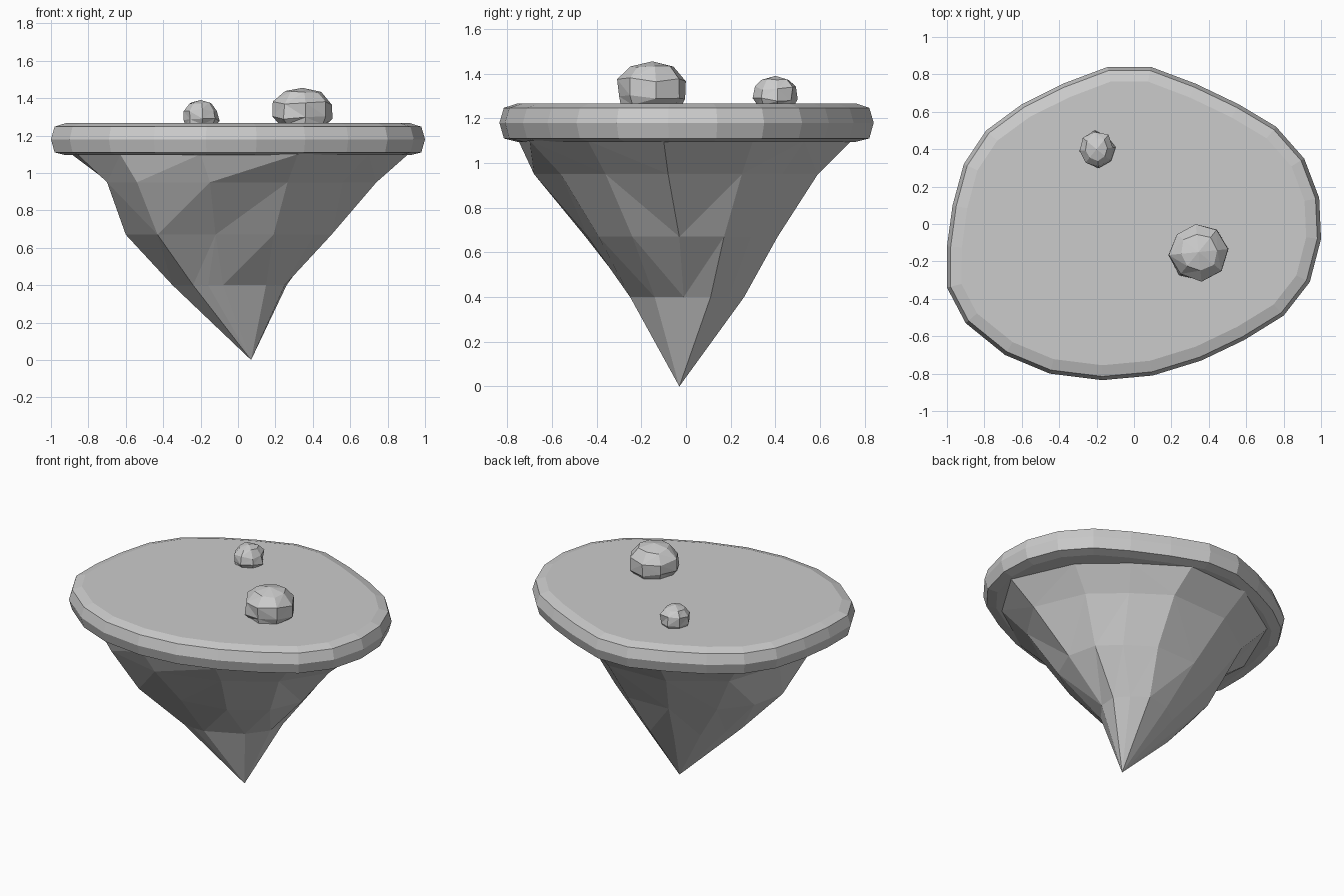
import bpy, bmesh, math, random
from mathutils import Vector

random.seed(4)
old = bpy.data.objects.get("Cube")
if old:
    bpy.data.objects.remove(old, do_unlink=True)

stone = bpy.data.materials.new("stone_grey")
stone.use_nodes = True
grey = (0.6, 0.6, 0.6, 1)
stone.diffuse_color = grey
stone.node_tree.nodes["Principled BSDF"].inputs["Base Color"].default_value = grey


def loft(name, rings, tip=None, triangulate=False):
    """Skin a stack of closed rings, cap the first and close the last with a cap or a tip."""
    bm = bmesh.new()
    loops = [[bm.verts.new(p) for p in ring] for ring in rings]
    count = len(loops[0])
    for low, high in zip(loops, loops[1:]):
        for i in range(count):
            j = (i + 1) % count
            bm.faces.new((low[i], low[j], high[j], high[i]))
    bm.faces.new(loops[0])
    if tip is None:
        bm.faces.new(loops[-1])
    else:
        point = bm.verts.new(tip)
        for i in range(count):
            bm.faces.new((loops[-1][i], loops[-1][(i + 1) % count], point))
    if triangulate:
        quads = [f for f in bm.faces if len(f.verts) == 4]
        bmesh.ops.triangulate(bm, faces=quads, quad_method='SHORT_EDGE')
    bmesh.ops.recalc_face_normals(bm, faces=bm.faces)
    mesh = bpy.data.meshes.new(name)
    bm.to_mesh(mesh)
    bm.free()
    mesh.materials.append(stone)
    obj = bpy.data.objects.new(name, mesh)
    bpy.context.collection.objects.link(obj)


def inset(outline, distance):
    """Move every point of a counter-clockwise outline inwards."""
    result = []
    for i, p in enumerate(outline):
        along = outline[(i + 1) % len(outline)] - outline[i - 1]
        inward = Vector((-along.y, along.x)).normalized()
        result.append(p + inward * distance)
    return result


# Flat island slab with a rounded rim
slab_outline = [Vector(p) for p in (
    (.99, .14), (.91, .35), (.76, .52), (.56, .64), (.33, .75), (.09, .84),
    (-.14, .84), (-.38, .75), (-.6, .64), (-.79, .5), (-.91, .32), (-.97, .1),
    (-1, -.12), (-1, -.34), (-.9, -.53), (-.69, -.7), (-.45, -.8), (-.17, -.835),
    (.1, -.81), (.36, -.73), (.59, -.62), (.8, -.49), (.94, -.31), (1, -.08))]
rim_profile = ((.08, 1.095), (.02, 1.11), (0, 1.18), (.02, 1.247), (.08, 1.266))
loft("island_slab", [[(p.x, p.y, z) for p in inset(slab_outline, d)]
                     for d, z in rim_profile])

# Faceted rock hanging below the slab, ring by ring down to its tip
rock_rings = {
    1.1: ((.73, .3), (.47, .53), (.15, .74), (-.3, .71), (-.7, .45), (-.89, 0),
          (-.86, -.32), (-.63, -.61), (-.2, -.75), (.32, -.7), (.7, -.44), (.91, -.1)),
    .95: ((.6, .25), (.4, .43), (.17, .59), (-.25, .57), (-.57, .35), (-.69, -.02),
          (-.7, -.38), (-.54, -.59), (-.15, -.68), (.265, -.56), (.56, -.36), (.74, -.08)),
    .67: ((.455, .17), (.33, .29), (.15, .41), (-.15, .4), (-.4, .24), (-.55, .05),
          (-.6, -.18), (-.43, -.45), (-.12, -.44), (.19, -.39), (.41, -.24), (.5, -.03)),
    .4: ((.26, .11), (.19, .19), (.09, .26), (-.07, .23), (-.2, .13), (-.3, 0),
         (-.35, -.1), (-.24, -.24), (-.16, -.25), (-.08, -.25), (.15, -.14), (.25, -.01)),
}
loft("hanging_rock", [[(x, y, z) for x, y in ring] for z, ring in rock_rings.items()],
     tip=(.07, -.03, 0), triangulate=True)


# Boulders resting on the slab
def boulder(name, x, y, radius, height, sides=8):
    base = 1.26
    rings = []
    for spread, rise in ((.86, 0), (.99, .18), (.96, .58), (.64, .9)):
        ring = []
        for i in range(sides):
            angle = math.tau * i / sides + .1
            r = radius * spread * random.uniform(.9, 1.05)
            lift = random.uniform(-.06, .06) if rise else 0
            ring.append((x + r * math.cos(angle), y + r * math.sin(angle),
                         base + height * (rise + lift)))
        rings.append(ring)
    loft(name, rings, tip=(x, y, base + height), triangulate=True)


boulder("large_boulder", .345, -.15, .16, .195)
boulder("small_boulder", -.2, .4, .1, .13)
